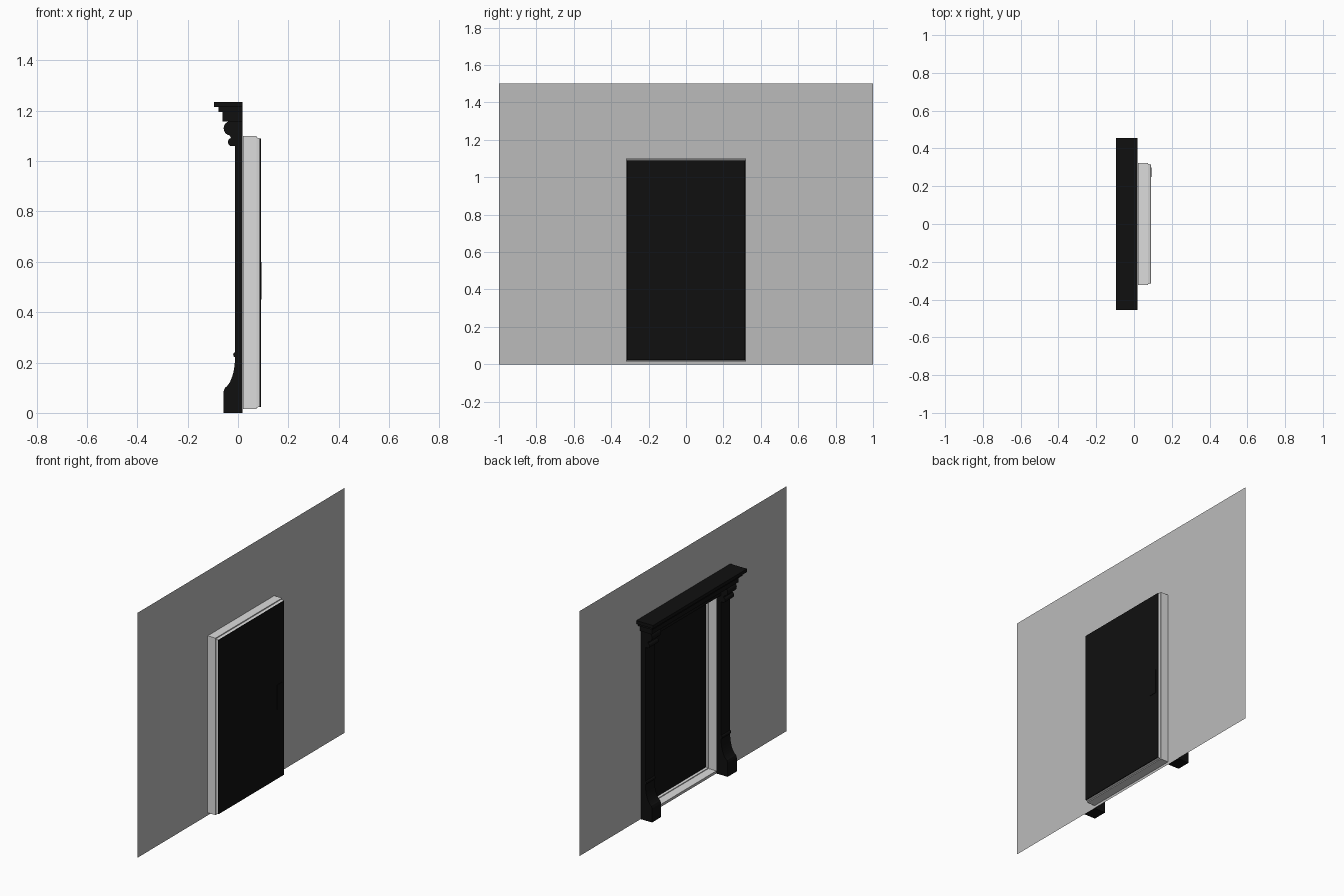
import bpy
import bmesh
import math

cube = bpy.data.objects.get("Cube")
if cube:
    bpy.data.objects.remove(cube, do_unlink=True)


def material(name, value):
    mat = bpy.data.materials.new(name)
    mat.use_nodes = True
    colour = (value, value, value, 1)
    mat.diffuse_color = colour
    mat.node_tree.nodes["Principled BSDF"].inputs["Base Color"].default_value = colour
    return mat


BLACK = material("black paint", 0.005)
WALL = material("wall grey", 0.5)
REVEAL = material("reveal light grey", 0.72)


def finish(name, bm, mat):
    bmesh.ops.recalc_face_normals(bm, faces=bm.faces)
    mesh = bpy.data.meshes.new(name)
    bm.to_mesh(mesh)
    bm.free()
    mesh.materials.append(mat)
    obj = bpy.data.objects.new(name, mesh)
    bpy.context.collection.objects.link(obj)
    return obj


def box(name, x, y, z, mat):
    """Block between (low, high) pairs on each axis."""
    bm = bmesh.new()
    bmesh.ops.create_cube(bm, size=1)
    for v in bm.verts:
        v.co = [pair[0] if c < 0 else pair[1] for c, pair in zip(v.co, (x, y, z))]
    return finish(name, bm, mat)


def frame_sheet(name, rects, mat):
    """Thin sheet joining rectangles given as (x, half width, low z, high z)."""
    bm = bmesh.new()
    loops = [[bm.verts.new((x, y, z)) for y, z in
              ((-w, lo), (w, lo), (w, hi), (-w, hi))] for x, w, lo, hi in rects]
    for a, b in zip(loops, loops[1:]):
        for i in range(4):
            j = (i + 1) % 4
            bm.faces.new((a[i], a[j], b[j], b[i]))
    return finish(name, bm, mat)


def extrude_profile(name, points, y0, y1, mat):
    """Side profile of (x, z) points pulled from y0 to y1."""
    bm = bmesh.new()
    face = bm.faces.new([bm.verts.new((x, y0, z)) for x, z in points])
    pulled = bmesh.ops.extrude_face_region(bm, geom=[face])["geom"]
    bmesh.ops.translate(bm, vec=(0, y1 - y0, 0),
                        verts=[g for g in pulled if isinstance(g, bmesh.types.BMVert)])
    return finish(name, bm, mat)


def arc(cx, cz, rx, rz, start, end, steps=10):
    angles = [math.radians(start + (end - start) * i / steps) for i in range(steps + 1)]
    return [(cx + rx * math.cos(a), cz + rz * math.sin(a)) for a in angles]


# Main planes
WALL_X, BACK, SHAFT, DOOR_X = 0.02, 0.0185, -0.012, 0.09
OPEN_W, JAMB_W, SILL, HEAD = 0.322, 0.41, 0.016, 1.10
opening = (WALL_X, OPEN_W, SILL, HEAD)

# Wall with opening, and the recess behind it
frame_sheet("wall", [(WALL_X, 1, 0, 1.5), opening], WALL)
frame_sheet("recess_reveal", [
    opening,
    (0.073, OPEN_W, SILL, HEAD),
    (0.073, OPEN_W - 0.004, SILL + 0.005, HEAD - 0.006),
    (DOOR_X, OPEN_W - 0.007, SILL + 0.009, HEAD - 0.011)], REVEAL)

# Door leaf and handle plates
box("door_panel", (0.086, DOOR_X + 0.0005), (-0.316, 0.316), (0.024, 1.09), BLACK)
for side, x in (("inner", (0.083, 0.086)), ("outer", (DOOR_X, 0.0925))):
    box(side + "_handle_plate", x, (0.25, 0.3), (0.45, 0.6), BLACK)

# Pilasters: plinth, flared foot, bead, shaft, roll and scroll
profile = [(BACK, 0), (-0.057, 0), (-0.057, 0.085)]
profile += arc(-0.066, 0.22, 0.054, 0.125, -75, 0)
profile += arc(SHAFT, 0.231, 0.007, 0.01, 270, 90, 6)
profile += [(SHAFT, 1.06), (-0.028, 1.06)]
profile += arc(-0.028, 1.075, 0.012, 0.015, 250, 100, 8)
profile += [(-0.028, 1.095)]
profile += arc(-0.03, 1.13, 0.027, 0.028, 260, 100, 12)
profile += [(-0.03, 1.16), (BACK, 1.16)]
for side, sign in (("left", 1), ("right", -1)):
    extrude_profile(side + "_pilaster", profile, sign * OPEN_W, sign * JAMB_W, BLACK)

# Header and stepped cornice
box("header", (SHAFT, BACK), (-OPEN_W, OPEN_W), (HEAD, 1.16), BLACK)
steps = (("frieze", -0.062, 0.42, 1.157, 1.195),
         ("lower_cornice", -0.078, 0.437, 1.195, 1.214),
         ("cornice_cap", -0.095, 0.455, 1.214, 1.234))
for name, x, w, lo, hi in steps:
    box(name, (x, BACK), (-w, w), (lo, hi), BLACK)
